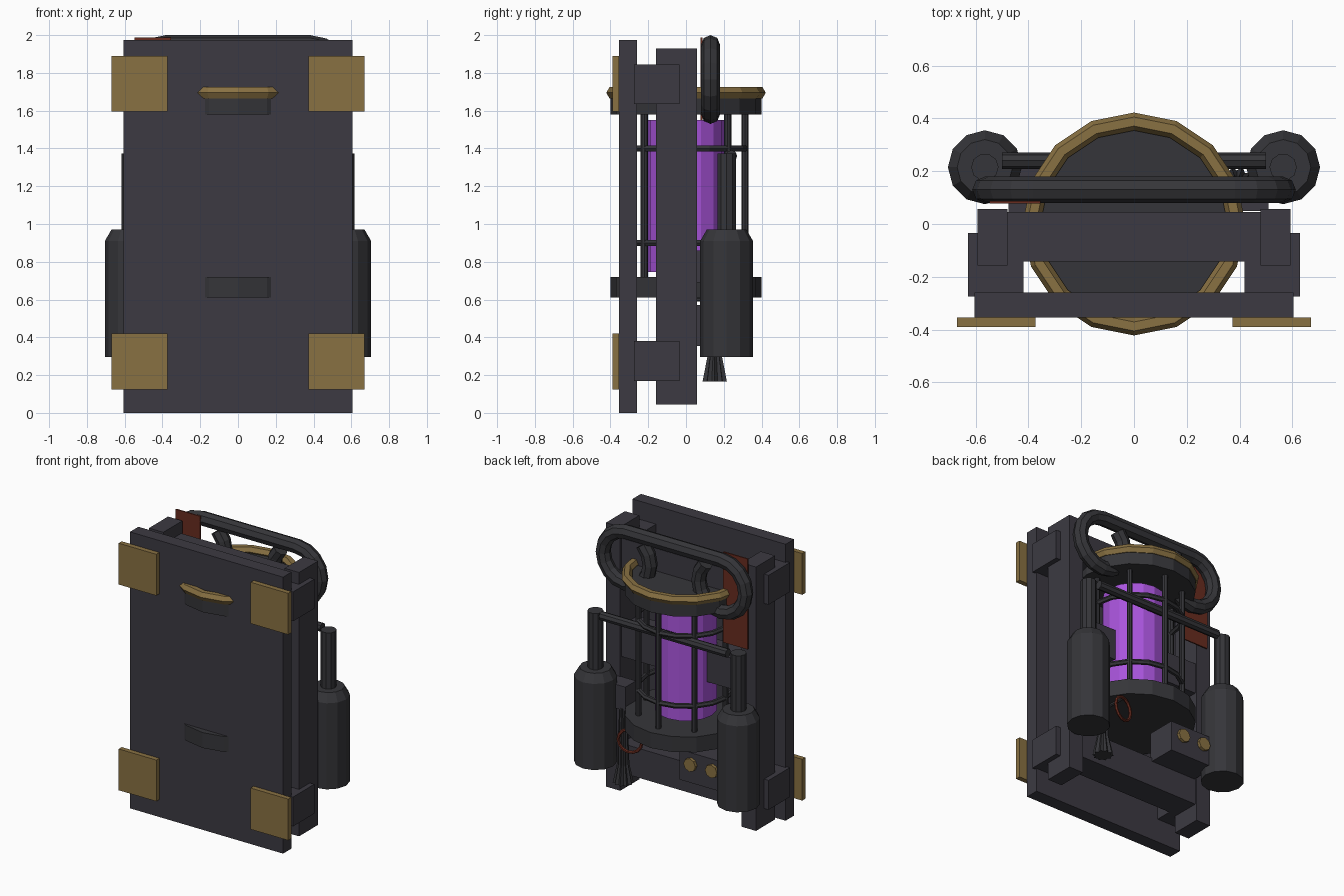
import bpy, bmesh, math
from mathutils import Matrix, Vector

cube = bpy.data.objects.get("Cube")
if cube:
    bpy.data.objects.remove(cube, do_unlink=True)


def material(name, color):
    m = bpy.data.materials.new(name)
    m.use_nodes = True
    m.diffuse_color = (*color, 1)
    bsdf = next(n for n in m.node_tree.nodes if n.type == 'BSDF_PRINCIPLED')
    bsdf.inputs["Base Color"].default_value = (*color, 1)
    return m


STEEL = material("dark steel", (0.045, 0.042, 0.054))
IRON = material("dark iron", (0.036, 0.036, 0.041))
BRASS = material("old brass", (0.25, 0.165, 0.055))
PURPLE = material("glowing purple", (0.40, 0.09, 0.72))
RED = material("rust red", (0.14, 0.025, 0.014))


def finish(name, bm, mat):
    bmesh.ops.recalc_face_normals(bm, faces=bm.faces)
    me = bpy.data.meshes.new(name)
    bm.to_mesh(me)
    bm.free()
    me.materials.append(mat)
    ob = bpy.data.objects.new(name, me)
    bpy.context.collection.objects.link(ob)
    return ob


def box(name, x, y, z, mat):
    """Box from (min, max) pairs."""
    bm = bmesh.new()
    bmesh.ops.create_cube(bm, size=1)
    for v in bm.verts:
        v.co = [(a + b) / 2 + c * (b - a) for (a, b), c in zip((x, y, z), v.co)]
    return finish(name, bm, mat)


def lathe(name, profile, sides, mat, at=(0, 0), flute=1.0):
    """Closed turned shape about a vertical axis; flute < 1 pleats the sides."""
    bm = bmesh.new()
    rings = []
    for r, z in profile:
        ring = []
        for i in range(sides):
            a = math.tau * i / sides
            k = r * (flute if i % 2 else 1)
            ring.append(bm.verts.new((at[0] + k * math.cos(a), at[1] + k * math.sin(a), z)))
        rings.append(ring)
    for lo, hi in zip(rings, rings[1:]):
        for i in range(sides):
            j = (i + 1) % sides
            bm.faces.new((lo[i], lo[j], hi[j], hi[i]))
    bm.faces.new(rings[0][::-1])
    bm.faces.new(rings[-1])
    return finish(name, bm, mat)


def rod(name, start, end, r, sides, mat):
    start, end = Vector(start), Vector(end)
    d = end - start
    turn = Matrix.Translation((start + end) / 2) @ d.to_track_quat('Z', 'Y').to_matrix().to_4x4()
    bm = bmesh.new()
    bmesh.ops.create_cone(bm, cap_ends=True, segments=sides, radius1=r, radius2=r,
                          depth=d.length, matrix=turn)
    return finish(name, bm, mat)


def torus(name, at, major, minor, segs, sides, mat, rot=(0, 0, 0)):
    bpy.ops.mesh.primitive_torus_add(location=at, rotation=rot, major_radius=major,
                                     minor_radius=minor, major_segments=segs,
                                     minor_segments=sides)
    ob = bpy.context.object
    ob.name = name
    ob.data.materials.append(mat)
    return ob


def sided(s, lo, hi):
    return tuple(sorted((s * lo, s * hi)))


LOW, HIGH = (0.17, 0.38), (1.635, 1.845)

# Front plate with brass corners, side posts and clamps
box("front_plate", (-0.605, 0.605), (-0.355, -0.26), (0, 1.975), STEEL)
for s, side in ((1, "left"), (-1, "right")):
    box(f"{side}_post", sided(s, 0.48, 0.593), (-0.158, 0.057), (0.045, 1.93), STEEL)
    for level, z in (("lower", LOW), ("upper", HIGH)):
        box(f"{side}_{level}_clamp", sided(s, 0.418, 0.628), (-0.275, -0.035), z, STEEL)
    for level, z in (("lower", (0.125, 0.42)), ("upper", (1.595, 1.89))):
        box(f"{side}_{level}_corner", sided(s, 0.373, 0.67), (-0.39, -0.355), z, BRASS)

# Cross bars between the posts
for level, z in (("lower", LOW), ("middle", (1.0, 1.22)), ("upper", HIGH)):
    box(f"{level}_crossbar", (-0.485, 0.485), (-0.142, 0.045), z, STEEL)

# Glowing core in its cage
lathe("core", [(0.205, 0.745), (0.205, 1.55)], 16, PURPLE)
lathe("cage_base", [(0.4, 0.61), (0.4, 0.72)], 16, IRON)
lathe("cage_lid", [(0.4, 1.58), (0.4, 1.685)], 16, IRON)
torus("lid_rim", (0, 0, 1.695), 0.388, 0.034, 16, 6, BRASS)
for i in range(8):
    a = math.tau * i / 8
    x, y = 0.312 * math.cos(a), 0.312 * math.sin(a)
    rod(f"cage_bar_{i + 1}", (x, y, 0.7), (x, y, 1.6), 0.019, 8, IRON)
for level, z in (("lower", 0.9), ("upper", 1.4)):
    torus(f"{level}_cage_ring", (0, 0, z), 0.312, 0.018, 16, 6, IRON)

# Rear tanks, their stems and the joining pipe
for s, side in ((1, "left"), (-1, "right")):
    at = (s * 0.565, 0.215)
    lathe(f"{side}_tank", [(0.14, 0.295), (0.14, 0.91), (0.105, 0.97)], 12, IRON, at)
    lathe(f"{side}_stem", [(0.052, 0.96), (0.052, 1.372)], 10, IRON, at)
rod("joining_pipe", (-0.5, 0.24, 1.36), (0.5, 0.24, 1.36), 0.031, 8, IRON)

# Top handle: straight bar curling into a loop at each end
loop = []
for i in range(15):
    a = math.radians(90 - 22.5 * i)
    loop.append((0.378 + 0.185 * math.cos(a), 1.765 + 0.185 * math.sin(a)))
path = [(-x, z) for x, z in reversed(loop)] + loop
curve = bpy.data.curves.new("handle_path", 'CURVE')
curve.dimensions = '3D'
curve.bevel_depth = 0.05
curve.bevel_resolution = 2
curve.use_fill_caps = True
spline = curve.splines.new('POLY')
spline.points.add(len(path) - 1)
for p, (x, z) in zip(spline.points, path):
    p.co = (x, 0.13, z, 1)
spline.use_smooth = False
curve.materials.append(IRON)
handle = bpy.data.objects.new("top_handle", curve)
bpy.context.collection.objects.link(handle)

# Red strap hanging from the handle
box("red_strap", (-0.547, -0.355), (0.078, 0.087), (1.34, 1.987), RED)

# Tassel with its block on the left post
box("tassel_block", (0.36, 0.51), (0.05, 0.17), (0.69, 0.86), STEEL)
lathe("tassel", [(0.068, 0.165), (0.04, 0.3), (0.034, 0.5), (0.025, 0.7)], 20, IRON,
      (0.39, 0.152), flute=0.75)

# Red pull ring under the cage
torus("pull_ring", (0.283, 0.228, 0.52), 0.082, 0.011, 14, 6, RED,
      (math.pi / 2, 0, math.radians(15)))
rod("ring_mount", (0.283, 0.04, 0.6), (0.283, 0.228, 0.6), 0.011, 6, IRON)

# Control box with two brass knobs
box("control_box", (-0.475, -0.115), (0.03, 0.24), (0.355, 0.57), STEEL)
for i, x in enumerate((-0.21, -0.38)):
    rod(f"knob_{i + 1}", (x, 0.23, 0.49), (x, 0.262, 0.49), 0.047, 8, BRASS)
